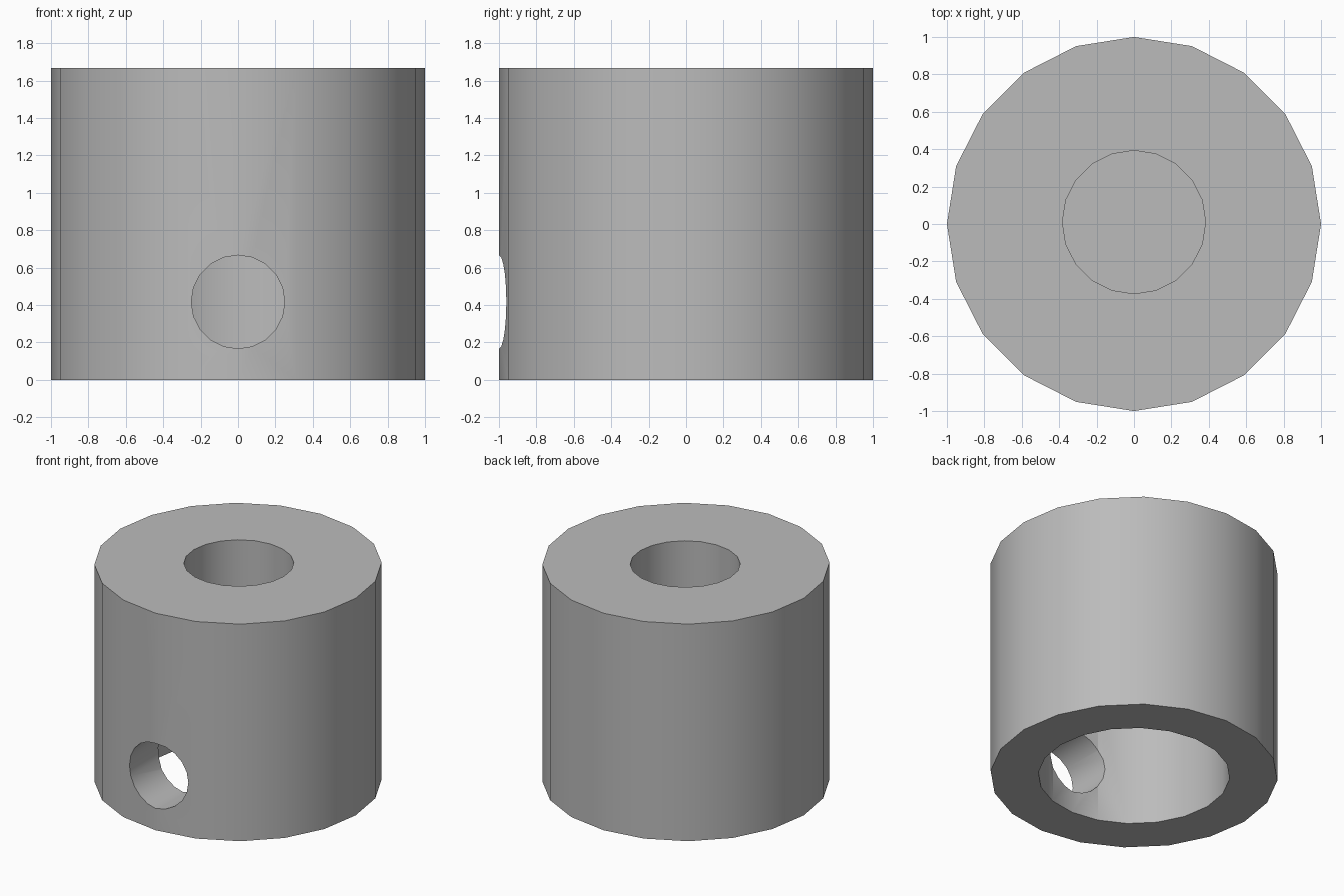
import bpy
import math

cube = bpy.data.objects.get("Cube")
if cube:
    bpy.data.objects.remove(cube, do_unlink=True)

SIDES = 20
HEIGHT = 1.667

gray = bpy.data.materials.new("plain gray")
gray.use_nodes = True
gray.diffuse_color = (0.5, 0.5, 0.5, 1)
gray.node_tree.nodes["Principled BSDF"].inputs["Base Color"].default_value = (0.5, 0.5, 0.5, 1)


def cylinder(name, radius, depth, center, tilt=0.0):
    bpy.ops.mesh.primitive_cylinder_add(vertices=SIDES, radius=radius, depth=depth,
                                        location=center, rotation=(tilt, 0, 0))
    obj = bpy.context.object
    obj.name = name
    obj.data.materials.append(gray)
    return obj


def cut(target, cutter):
    mod = target.modifiers.new(cutter.name, "BOOLEAN")
    mod.operation = "DIFFERENCE"
    mod.solver = "EXACT"
    mod.object = cutter
    bpy.context.view_layer.objects.active = target
    bpy.ops.object.modifier_apply(modifier=mod.name)
    bpy.data.objects.remove(cutter, do_unlink=True)


# Solid collar body
body = cylinder("collar_body", 1.0, HEIGHT, (0, 0, HEIGHT / 2))

# Wide bore from below, blind recess from above, radial screw hole in front
cut(body, cylinder("bottom_bore", 0.667, 2.0, (0, 0, 0)))
cut(body, cylinder("top_recess", 0.383, 1.0, (0, 0.01, HEIGHT)))
cut(body, cylinder("screw_hole", 0.25, 1.0, (0, -0.8, 0.417), math.pi / 2))

# Rounded walls stay smooth while the rims stay sharp
bpy.ops.object.select_all(action="DESELECT")
body.select_set(True)
bpy.context.view_layer.objects.active = body
bpy.ops.object.shade_smooth_by_angle(angle=math.radians(30))
